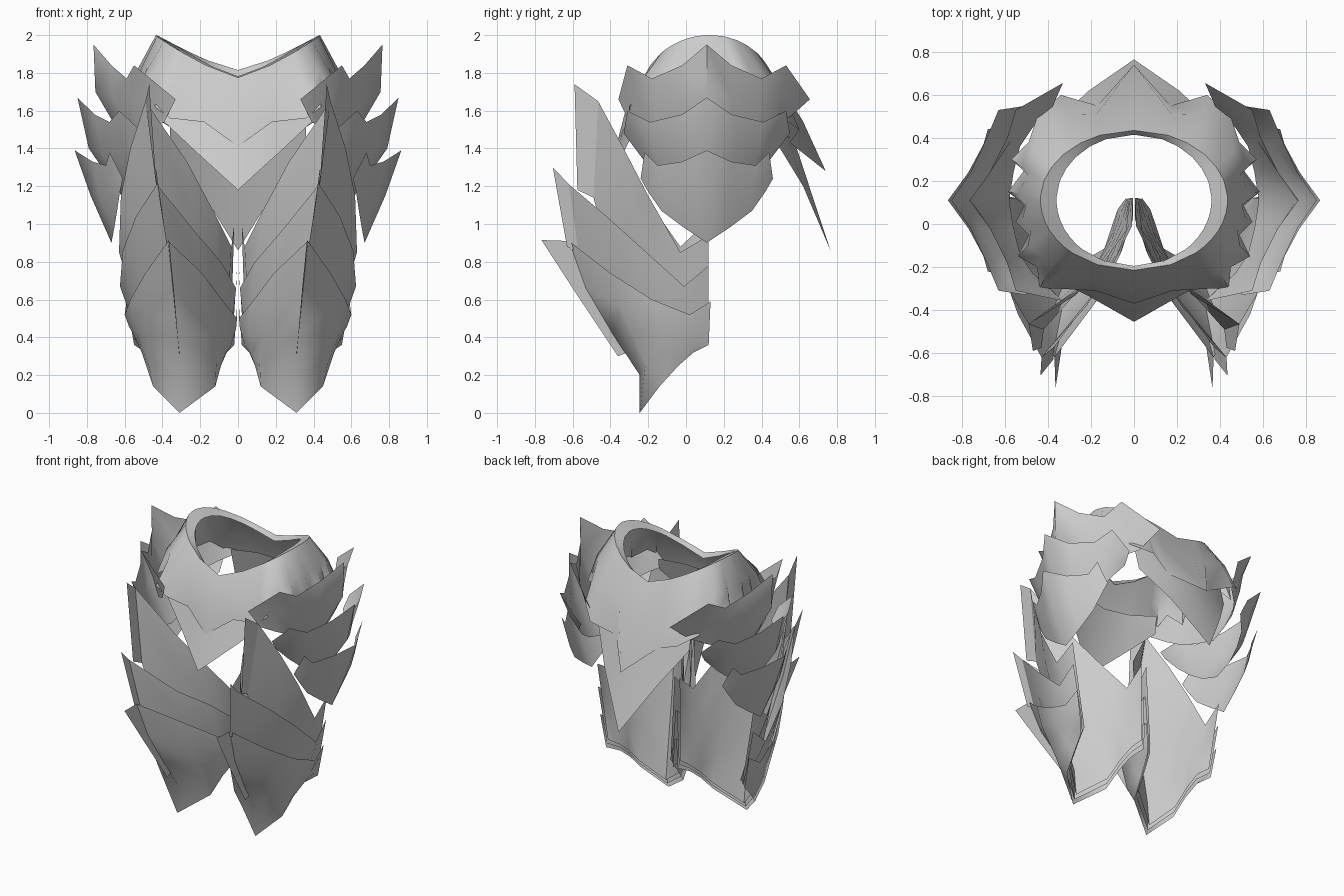
import bpy, bmesh, math
from mathutils import Vector

CY = 0.11  # depth of the body axis
steel = bpy.data.materials.new("grey_steel")
steel.diffuse_color = (0.6, 0.6, 0.6, 1)


def sheet(name, rows, angle=45, centre=(0, CY)):
    """Loft rows of points into an open sheet facing away from centre, mirrored across x."""
    bm = bmesh.new()
    grid = [[bm.verts.new(p) for p in row] for row in rows]
    for r0, r1 in zip(grid, grid[1:]):
        for i in range(len(r0) - 1):
            bm.faces.new((r0[i], r0[i + 1], r1[i + 1], r1[i]))
    bmesh.ops.remove_doubles(bm, verts=bm.verts, dist=0.0005)
    bm.normal_update()
    out = 0
    for f in bm.faces:
        c = f.calc_center_median()
        out += f.calc_area() * f.normal.dot(Vector((c.x - centre[0], c.y - centre[1], 0)))
    if out < 0:
        bmesh.ops.reverse_faces(bm, faces=bm.faces)
    me = bpy.data.meshes.new(name)
    bm.to_mesh(me)
    bm.free()
    ob = bpy.data.objects.new(name, me)
    bpy.context.collection.objects.link(ob)
    me.materials.append(steel)
    bpy.ops.object.select_all(action='DESELECT')
    ob.select_set(True)
    bpy.context.view_layer.objects.active = ob
    bpy.ops.object.shade_smooth_by_angle(angle=math.radians(angle))
    m = ob.modifiers.new("mirror", 'MIRROR')
    m.merge_threshold = 0.002
    return ob


def blend(a, b, t, bulge=0.0, centre=(0, CY), taper=False):
    """Row between rows a and b, pushed away from a vertical axis."""
    out = []
    for i, (p, q) in enumerate(zip(a, b)):
        v = Vector(p).lerp(Vector(q), t)
        d = Vector((v.x - centre[0], v.y - centre[1], 0)).normalized()
        w = math.sin(math.pi * i / (len(a) - 1)) if taper else 1
        out.append(v + d * bulge * w)
    return out


# Waist collar: rolled rim, crest and jagged skirt, from front to back
skirt = [(0, -.37, 1.41), (.18, -.31, 1.54), (.36, -.30, 1.56), (.44, -.30, 1.62), (.45, -.20, 1.68),
         (.54, -.15, 1.62), (.49, -.05, 1.68), (.55, .01, 1.63), (.51, .085, 1.69), (.585, .15, 1.61),
         (.51, .25, 1.69), (.57, .30, 1.62), (.49, .38, 1.66), (.45, .50, 1.57), (.34, .60, 1.50),
         (.17, .55, 1.43), (0, .74, 1.28)]


def ring(rx, ry, low, rise):
    """Oval following the skirt's directions, low at front and back."""
    pts = []
    for x, y, _ in skirt:
        a = math.atan2(x, CY - y)
        s = math.sin(a) if x else 0
        pts.append((rx * s, CY - ry * math.cos(a), low + rise * s ** 1.3 + 0.04 * a / math.pi))
    return pts


rim = ring(0.36, 0.305, 1.74, 0.20)
crest = ring(0.435, 0.325, 1.775, 0.205)
sheet("collar", [rim, crest, blend(crest, skirt, .5, .03), skirt], 60)

# Pointed plates under the collar
front_top = [(0, -.29, 1.60), (.20, -.27, 1.62), (.36, -.20, 1.64)]
front_low = [(0, -.455, 1.18), (.22, -.33, 1.38), (.39, -.25, 1.54)]
sheet("front_point", [front_top, blend(front_top, front_low, .5), front_low])
back_top = [(0, .52, 1.60), (.19, .49, 1.62), (.36, .43, 1.62)]
back_low = [(0, .765, .86), (.21, .62, 1.20), (.36, .48, 1.43)]
sheet("back_point", [back_top, blend(back_top, back_low, .5), back_low])

# Side plates: three spiked tiers, each column is (x, offset from axis, z)
side_tiers = [
    [[(.765, 0, 1.95), (.67, .13, 1.84), (.59, .29, 1.77), (.55, .42, 1.84), (.33, .52, 1.66)],
     [(.755, 0, 1.70), (.66, .14, 1.66), (.57, .28, 1.64), (.49, .38, 1.66), (.33, .52, 1.66)],
     [(.58, 0, 1.40), (.56, .13, 1.43), (.53, .25, 1.46), (.47, .34, 1.50), (.39, .41, 1.54)]],
    [[(.85, 0, 1.67), (.76, .13, 1.58), (.68, .30, 1.54), (.63, .42, 1.60), (.50, .44, 1.48)],
     [(.79, 0, 1.40), (.72, .13, 1.37), (.64, .27, 1.37), (.58, .37, 1.42), (.50, .44, 1.48)],
     [(.61, 0, 1.14), (.60, .13, 1.18), (.58, .24, 1.25), (.55, .32, 1.32), (.49, .38, 1.40)]],
    [[(.865, 0, 1.39), (.77, .13, 1.33), (.70, .26, 1.31), (.68, .33, 1.38), (.61, .35, 1.24)],
     [(.78, 0, 1.15), (.735, .12, 1.15), (.68, .24, 1.18), (.65, .31, 1.24), (.61, .35, 1.24)],
     [(.67, 0, .90), (.655, .12, .98), (.64, .24, 1.07), (.625, .31, 1.17), (.61, .35, 1.24)]],
]
for n, tier in enumerate(side_tiers, 1):
    rows = []
    for row in tier:
        front = [(x, CY - t * (.9 if t > .5 else 1), z) for x, t, z in reversed(row)]
        back = [(x, CY + t * (1.05 if t > .5 else 1), z) for x, t, z in row[1:]]
        rows.append(front + back)
    sheet(f"side_plate_{n}", rows, 60)

# Thigh guards: rows run from the outer end over the ridge to the inner end
thigh_tops = [
    [(.62, .12, .94), (.63, -.03, .85), (.62, -.20, 1.15), (.57, -.33, 1.40), (.49, -.465, 1.65),
     (.27, -.33, 1.33), (.12, -.15, 1.05), (.035, -.03, .88), (.02, .10, 1.0)],
    [(.615, .12, .78), (.625, -.01, .67), (.61, -.22, .86), (.54, -.42, 1.04), (.43, -.62, 1.21),
     (.22, -.38, .95), (.09, -.17, .80), (.01, -.01, .66), (.005, .11, .77)],
    [(.59, .13, .59), (.60, .02, .52), (.57, -.18, .60), (.49, -.40, .74), (.37, -.62, .91),
     (.19, -.38, .74), (.07, -.15, .58), (.005, .02, .50), (.005, .12, .57)],
]
thigh_end = [(.55, .12, .36), (.49, .04, .32), (.47, -.04, .25), (.45, -.14, .14), (.31, -.245, 0),
             (.12, -.14, .14), (.09, -.04, .25), (.06, .04, .32), (.02, .12, .36)]
ridges = [
    [(.42, -.49, 1.14), (.36, -.36, .66), (.31, -.235, .25)],
    [(.37, -.57, .85), (.34, -.42, .52), (.31, -.24, .22)],
    [(.345, -.53, .66), (.32, -.39, .42), (.31, -.245, .20)],
]
axis = (.32, 0)
for n, (top, ridge) in enumerate(zip(thigh_tops, ridges)):
    k = 2 - n  # inner tiers nest inside the outer one
    end = [((x - .31) * (1 - .03 * k) + .31, y + .015 * k * (y < .05), z + .03 * k)
           for x, y, z in thigh_end]
    rows = [top]
    for t, point in zip((.3, .55, .8), ridge):
        row = blend(top, end, t, .03 - .01 * k, axis, True)
        row[4] = point
        rows.append(row)
    sheet(f"thigh_plate_{n + 1}", rows + [end], 60, axis)

# Thin fins standing on the thigh ridges
fins = [
    ([(.49, -.465, 1.65), (.42, -.49, 1.14)], [(.47, -.59, 1.74), (.43, -.575, 1.18)]),
    ([(.43, -.62, 1.21), (.37, -.57, .85)], [(.435, -.705, 1.30), (.375, -.63, .88)]),
    ([(.37, -.62, .91), (.345, -.53, .66), (.31, -.31, .32)],
     [(.365, -.765, .915), (.34, -.60, .66), (.31, -.36, .30)]),
]
for n, (root, tip) in enumerate(fins, 1):
    sheet(f"ridge_fin_{n}", [root, tip])
